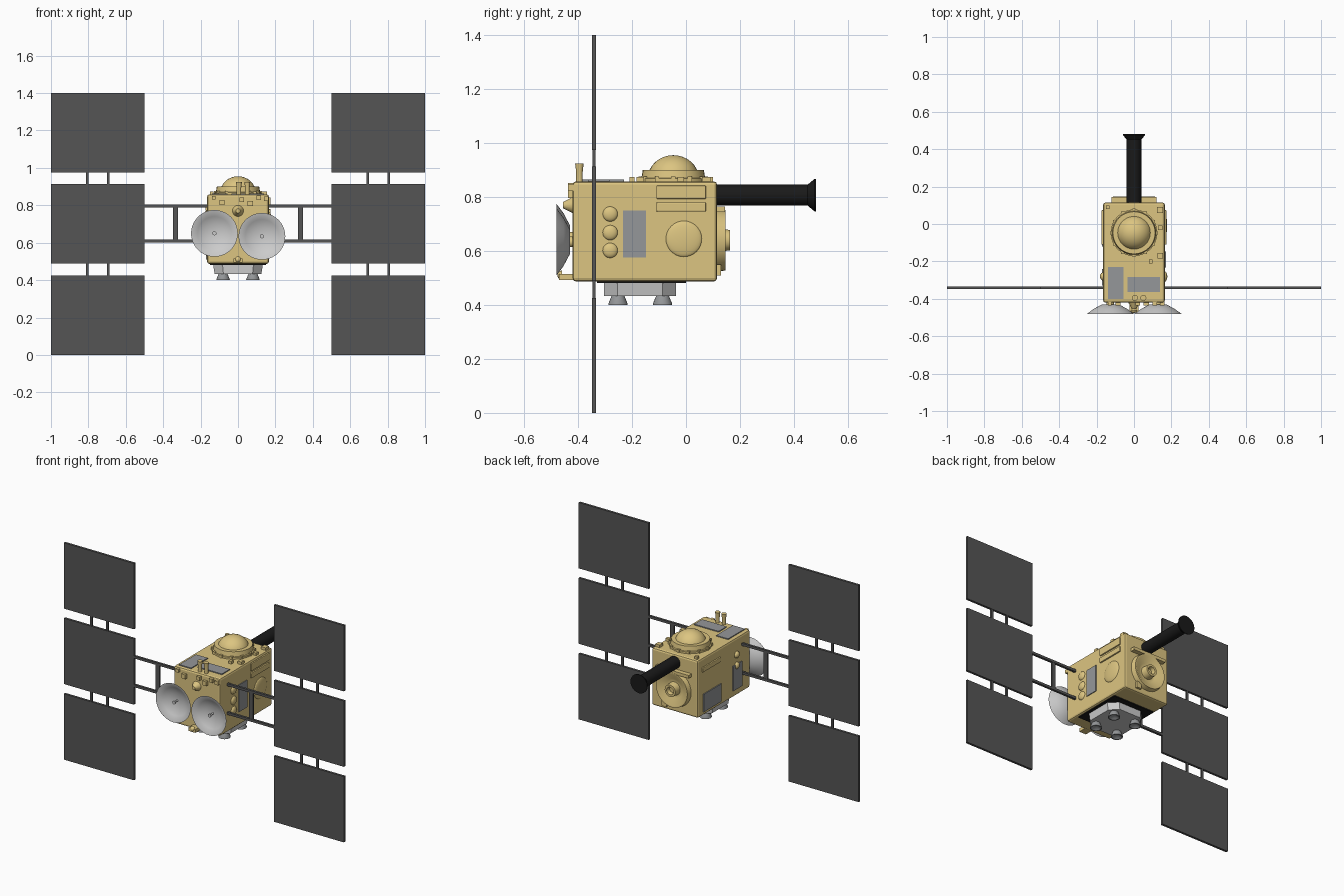
import bpy, bmesh
from math import cos, sin, pi, radians
from mathutils import Vector

if "Cube" in bpy.data.objects:
    bpy.data.objects.remove(bpy.data.objects["Cube"])


def material(name, r, g, b):
    m = bpy.data.materials.new(name)
    m.diffuse_color = (r, g, b, 1)
    m.use_nodes = True
    m.node_tree.nodes["Principled BSDF"].inputs["Base Color"].default_value = m.diffuse_color
    return m


GOLD = material("gold_foil", 0.72, 0.56, 0.22)
DARK = material("dark_panel", 0.09, 0.09, 0.09)
BLACK = material("black", 0.01, 0.01, 0.01)
STEEL = material("steel", 0.3, 0.31, 0.32)


def finish(name, bm, mat, smooth=True):
    bmesh.ops.recalc_face_normals(bm, faces=bm.faces)
    me = bpy.data.meshes.new(name)
    bm.to_mesh(me)
    bm.free()
    ob = bpy.data.objects.new(name, me)
    bpy.context.collection.objects.link(ob)
    if mat:
        me.materials.append(mat)
    if smooth:
        bpy.ops.object.select_all(action='DESELECT')
        ob.select_set(True)
        bpy.context.view_layer.objects.active = ob
        bpy.ops.object.shade_smooth_by_angle(angle=radians(35))
    return ob


def box(name, x, y, z, mat=None, bevel=0.0):
    """Box from (min, max) ranges, with optional bevelled edges."""
    bm = bmesh.new()
    bmesh.ops.create_cube(bm, size=1)
    for v in bm.verts:
        v.co = [sum(r) / 2 + c * (r[1] - r[0]) for r, c in zip((x, y, z), v.co)]
    if bevel:
        bmesh.ops.bevel(bm, geom=bm.edges[:], offset=bevel, segments=2,
                        profile=0.5, affect='EDGES')
    return finish(name, bm, mat, False)


def lathe(name, profile, loc, axis=(0, 0, 1), mat=None, n=32):
    """Revolve (radius, height) points around an axis starting at loc."""
    q = Vector(axis).to_track_quat('Z', 'Y')
    bm = bmesh.new()
    rings = []
    for r, h in profile:
        k = n if r > 0 else 1
        rings.append([bm.verts.new(q @ Vector((r * cos(2 * pi * i / n), r * sin(2 * pi * i / n), h))
                                   + Vector(loc)) for i in range(k)])
    for a, b in zip(rings, rings[1:]):
        for i in range(n):
            j = (i + 1) % n
            vs = [a[i % len(a)], a[j % len(a)], b[j % len(b)], b[i % len(b)]]
            bm.faces.new(list(dict.fromkeys(vs)))
    return finish(name, bm, mat)


def dome(r, h, base=0.0, steps=8):
    return [(r * cos(i * pi / 2 / steps) if i < steps else 0, base + h * sin(i * pi / 2 / steps))
            for i in range(steps + 1)]


# Main body
box("body", (-.165, .165), (-.42, .115), (.487, .858), GOLD, 0.012)
box("front_lip", (-.025, .025), (-.47, -.41), (.493, .515), GOLD)
lathe("front_ball", dome(.017, .017), (0, -.46, .51), (0, -1, 0), GOLD, 16)
lathe("front_cone", [(0, 0), (.03, 0), (.012, .035), (0, .035)], (0, -.42, .77), (0, -1, 0), GOLD, 16)

# Top dome on its stepped collar
lathe("dome_collar", [(.125, 0), (.125, .012), (.118, .014), (.113, .044), (0, .044)],
      (0, -.047, .857), mat=GOLD)
lathe("dome", dome(.094, .085, 0), (0, -.047, .87), mat=GOLD)
for i in range(12):
    a = i * pi / 6
    x, y = .121 * cos(a), -.047 + .121 * sin(a)
    box("collar_lug", (x - .008, x + .008), (y - .008, y + .008), (.858, .876), GOLD)

# Top details: panels, antennas, small boxes
box("top_panel_wide", (-.035, .14), (-.364, -.283), (.85, .864), STEEL)
box("top_panel_long", (-.14, -.055), (-.40, -.23), (.85, .864), STEEL)
for x in (.005, .05):
    lathe("antenna", [(.012, 0), (.012, .035), (.016, .068), (0, .068)], (x, -.395, .857), mat=GOLD, n=16)
for x, y, s in ((.14, .075, .016), (.14, -.02, .012), (.14, -.17, .014), (.09, -.2, .01), (-.14, .09, .01)):
    box("top_box", (x - s, x + s), (y - s, y + s), (.85, .875), GOLD)

# Small equipment boxes on the front face
for x, z, s in ((-.085, .815, .014), (.065, .81, .014), (.02, .83, .012),
                (.11, .84, .012), (.15, .835, .012), (-.13, .84, .01)):
    box("front_box", (x - s, x + s), (-.437, -.41), (z - s, z + s), GOLD)

# Right side: bulge, ribs, three small domes, panel
lathe("side_bulge", dome(.067, .013), (.164, -.008, .645), (1, 0, 0), GOLD)
box("side_rib", (.155, .174), (-.11, .074), (.793, .842), GOLD, .004)
box("side_rib", (.155, .174), (-.11, .074), (.746, .780), GOLD, .004)
for z in (.737, .668, .602):
    lathe("side_dome", dome(.028, .014), (.164, -.281, z), (1, 0, 0), GOLD, 20)
box("right_panel", (.155, .17), (-.233, -.148), (.575, .75), STEEL)

# Left side: two panels, rib and small domes
box("left_panel_low", (-.171, -.155), (-.12, .06), (.51, .625), STEEL)
box("left_panel_tall", (-.171, -.155), (-.33, -.24), (.53, .69), STEEL)
box("left_rib", (-.174, -.155), (-.11, .074), (.77, .80), GOLD, .004)
for z in (.75, .68):
    lathe("left_dome", dome(.022, .018), (-.164, -.28, z), (-1, 0, 0), GOLD, 20)

# Rear: long black tube with flared tip, concave engine disc with nozzle
lathe("rear_tube", [(0, 0), (.039, 0), (.039, .345), (.06, .37), (.06, .375), (0, .375)],
      (0, .106, .807), (0, 1, 0), BLACK)
lathe("rear_disc", [(.118, 0), (.112, .033), (.102, .033), (.06, .006), (.042, .006),
                    (.038, .05), (.024, .05), (.02, .025), (0, .025)], (0, .113, .64), (0, 1, 0), GOLD)
box("rear_box", (.05, .085), (.11, .13), (.51, .55), GOLD)
box("rear_top_rail", (-.12, .12), (.11, .145), (.745, .765), GOLD)

# Front dishes with feeds
for x, z in ((-.126, .65), (.128, .634)):
    lathe("dish", [(0, 0), (.045, 0), (.09, .024), (.125, .05), (.121, .05), (.09, .03),
                   (.05, .013), (0, .008)], (x, -.43, z), (0, -1, 0), n=40)
    lathe("dish_feed", [(.006, 0), (.004, .03), (.011, .032), (.011, .038), (0, .038)],
          (x, -.437, z), (0, -1, 0), n=12)
    lathe("dish_mount", [(.02, 0), (.02, .03)], (x, -.41, z), (0, -1, 0), GOLD, 16)

# Underside: black plate, tapered tray, four flared thrusters
box("bottom_plate", (-.15, .15), (-.33, 0), (.481, .492), BLACK)
tray = box("bottom_tray", (-.133, .133), (-.304, -.037), (.434, .484))
bm = bmesh.new()
bm.from_mesh(tray.data)
upright = [e for e in bm.edges if abs(e.verts[0].co.z - e.verts[1].co.z) > .01]
bmesh.ops.bevel(bm, geom=upright, offset=.05, segments=1, affect='EDGES')
for v in bm.verts:
    if v.co.z < .45:
        v.co.x *= .94
bm.to_mesh(tray.data)
bm.free()
for x in (-.08, .08):
    for y in (-.252, -.087):
        lathe("thruster", [(0, 0), (.022, 0), (.026, .01), (.036, .034), (.036, .038), (.03, .038), (0, .015)],
              (x, y, .438), (0, 0, -1), STEEL, 20)

# Solar wings: three panels per side, links and carrying frame
for s, side in ((-1, "left"), (1, "right")):
    def span(a, b):
        return tuple(sorted((s * a, s * b)))
    for z0, z1 in ((0, .425), (.488, .913), (.975, 1.4)):
        box(side + "_solar_panel", span(.5, 1), (-.348, -.333), (z0, z1), DARK)
    for x in (.693, .807):
        for z in (.42, .908):
            box(side + "_panel_link", span(x - .007, x + .007), (-.346, -.335), (z, z + .075), DARK)
    for z in (.61, .795):
        box(side + "_wing_strut", span(.15, .51), (-.348, -.333), (z - .008, z + .008), DARK)
    box(side + "_strut_brace", span(.32, .348), (-.346, -.335), (.61, .795), DARK)
